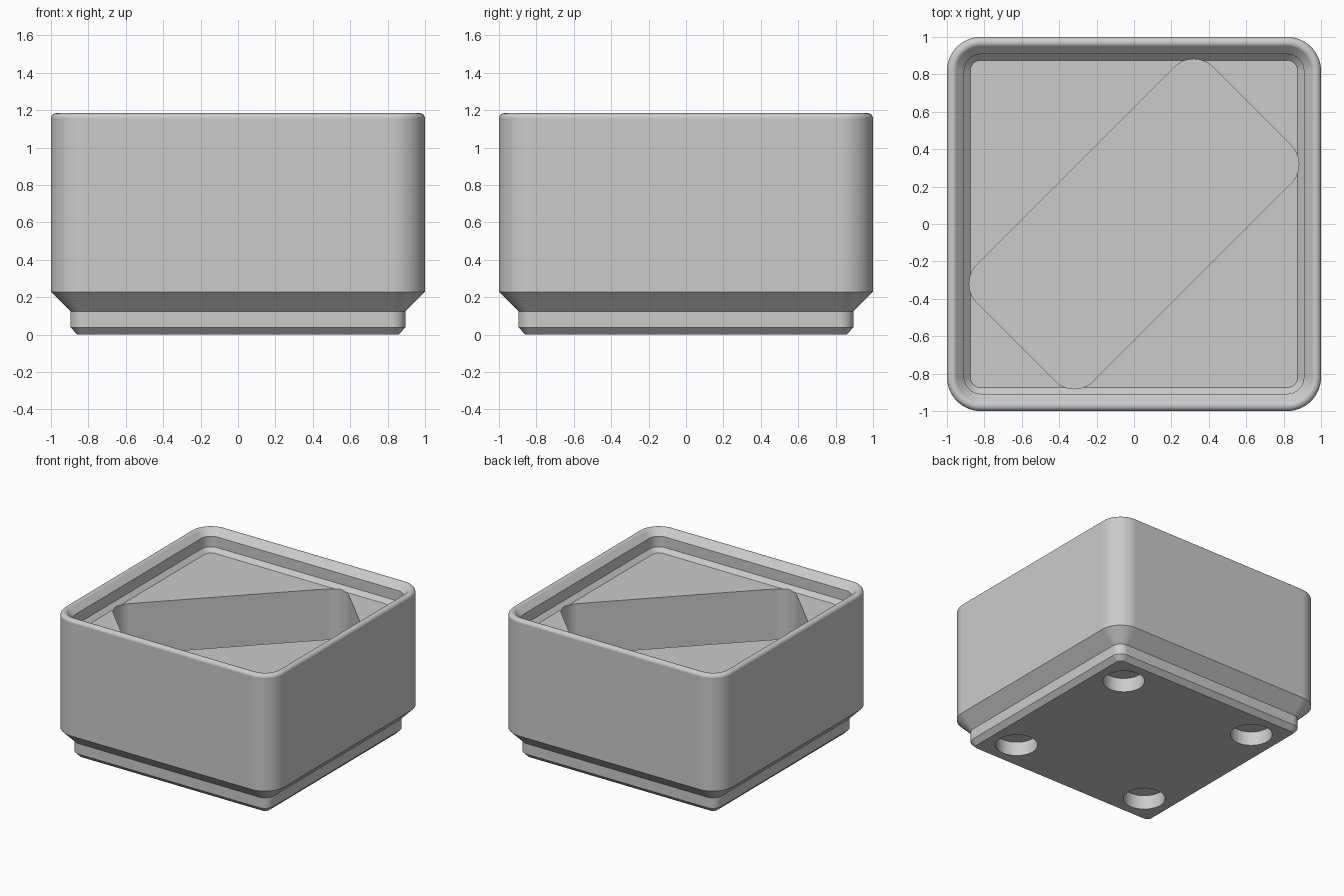
import bpy, bmesh
from math import pi, sin, cos, radians

cube = bpy.data.objects.get("Cube")
if cube:
    bpy.data.objects.remove(cube, do_unlink=True)

grey = bpy.data.materials.new("plain grey")
grey.use_nodes = True
COLOUR = (0.6, 0.6, 0.6, 1)
grey.diffuse_color = COLOUR
grey.node_tree.nodes["Principled BSDF"].inputs["Base Color"].default_value = COLOUR


def rounded_rect(hx, hy, r, steps=14):
    """Outline of a rounded rectangle, counter-clockwise."""
    pts = []
    for i, (sx, sy) in enumerate([(1, 1), (-1, 1), (-1, -1), (1, -1)]):
        for k in range(steps + 1):
            a = (i + k / steps) * pi / 2
            pts.append((sx * (hx - r) + r * cos(a), sy * (hy - r) + r * sin(a)))
    return pts


def loft(name, rings):
    """Closed solid through a stack of (outline, height) rings."""
    bm = bmesh.new()
    loops = [[bm.verts.new((x, y, z)) for x, y in outline] for outline, z in rings]
    for low, high in zip(loops, loops[1:]):
        n = len(low)
        for i in range(n):
            j = (i + 1) % n
            bm.faces.new((low[i], low[j], high[j], high[i]))
    bm.faces.new(loops[0][::-1])
    bm.faces.new(loops[-1])
    bmesh.ops.recalc_face_normals(bm, faces=bm.faces)
    mesh = bpy.data.meshes.new(name)
    bm.to_mesh(mesh)
    bm.free()
    mesh.materials.append(grey)
    obj = bpy.data.objects.new(name, mesh)
    bpy.context.collection.objects.link(obj)
    return obj


def cut(target, cutter):
    """Subtract the cutter from the target and remove it."""
    cutter.hide_render = True
    mod = target.modifiers.new("cut", 'BOOLEAN')
    mod.operation = 'DIFFERENCE'
    mod.solver = 'EXACT'
    mod.object = cutter
    bpy.context.view_layer.objects.active = target
    bpy.ops.object.modifier_apply(modifier=mod.name)
    bpy.data.objects.remove(cutter, do_unlink=True)


# Wall profile: stepped foot, outer wall, rounded rim, stacking lip, floor
RIM = 0.029
FLOOR = 1.012
profile = [(0.858, 0), (0.896, 0.039), (0.896, 0.125), (1.0, 0.229)]
for k in range(13):
    a = radians(135) * k / 12
    profile.append((1 - RIM + RIM * cos(a), 1.155 + RIM * sin(a)))
profile += [(0.908, 1.133), (0.908, 1.046), (0.875, FLOOR)]

# Corner radius shrinks with the inset so the wall keeps its thickness
bin_body = loft("bin_body", [(rounded_rect(h, h, 0.181 - (1 - h)), z) for h, z in profile])

# Diagonal pocket sunk into the solid block
outline = rounded_rect(0.891, 0.44, 0.145)
pocket = loft("pocket_cutter", [(outline, 0.337), (outline, 1.3)])
pocket.rotation_euler.z = radians(45)
cut(bin_body, pocket)

# Round magnet holes under the four corners of the foot
hole = rounded_rect(0.157, 0.157, 0.1569, 12)
for sx in (-1, 1):
    for sy in (-1, 1):
        magnet = loft("magnet_hole_cutter", [(hole, -0.1), (hole, 0.116)])
        magnet.location = (sx * 0.627, sy * 0.627, 0)
        cut(bin_body, magnet)

# Smooth curves, sharp steps
bpy.ops.object.select_all(action='DESELECT')
bin_body.select_set(True)
bpy.context.view_layer.objects.active = bin_body
bpy.ops.object.shade_smooth_by_angle(angle=radians(30))
weighted = bin_body.modifiers.new("even shading", 'WEIGHTED_NORMAL')
weighted.keep_sharp = True
